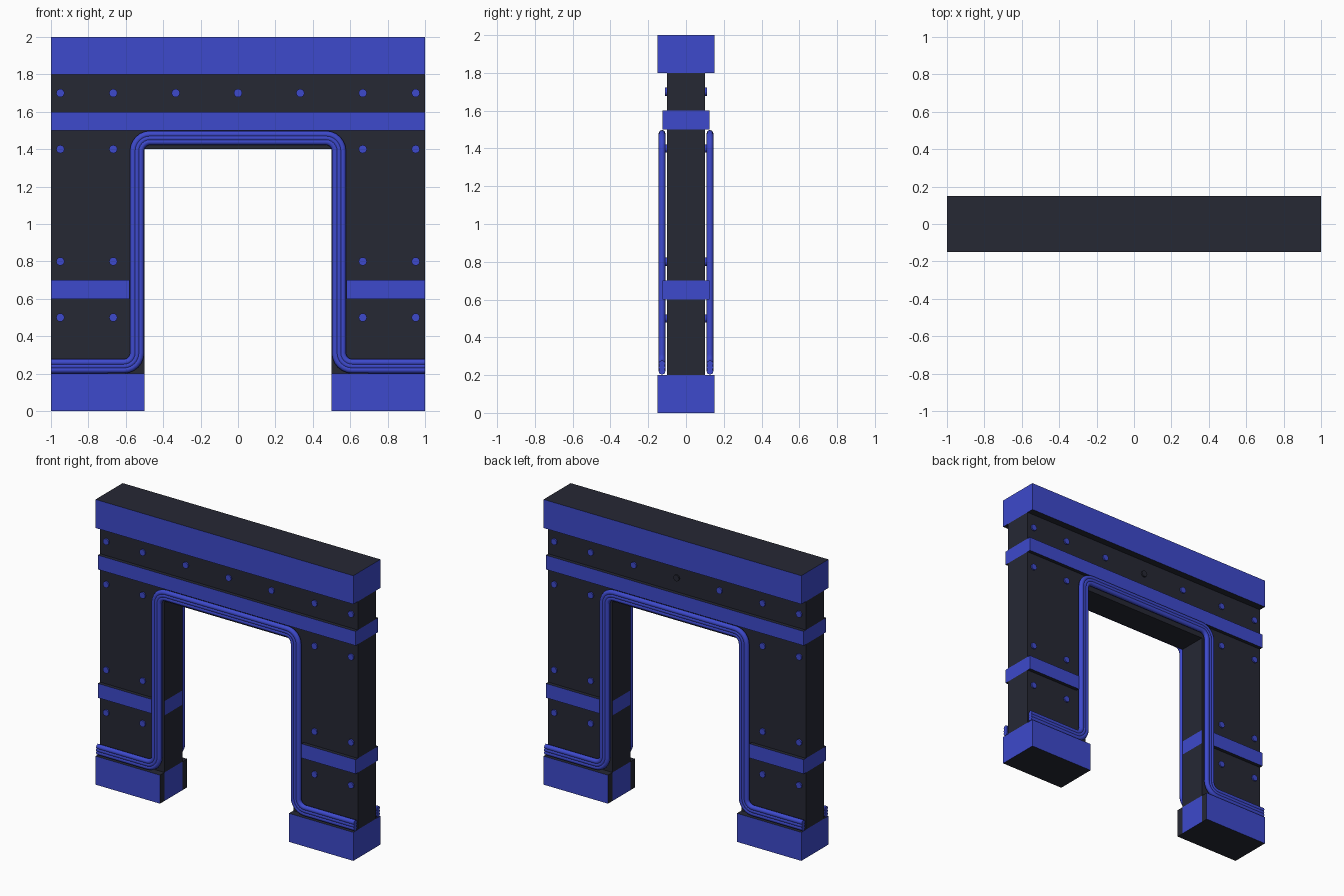
import bpy, bmesh, math
from mathutils import Matrix, Vector

if "Cube" in bpy.data.objects:
    bpy.data.objects.remove(bpy.data.objects["Cube"])


def material(name, color):
    m = bpy.data.materials.new(name)
    m.diffuse_color = color
    m.use_nodes = True
    m.node_tree.nodes["Principled BSDF"].inputs["Base Color"].default_value = m.diffuse_color
    return m


DARK = material("dark_metal", (0.019, 0.021, 0.034, 1))
BLUE = material("blue_paint", (0.047, 0.067, 0.604, 1))


def finish(name, bm, mats=(DARK, BLUE)):
    bmesh.ops.recalc_face_normals(bm, faces=bm.faces[:])
    me = bpy.data.meshes.new(name)
    bm.to_mesh(me)
    bm.free()
    for m in mats:
        me.materials.append(m)
    ob = bpy.data.objects.new(name, me)
    bpy.context.collection.objects.link(ob)
    return ob


# Doorway core: cells of an arch, thickened; painted strips on its side walls
BANDS = [(0, 0.2), (0.6, 0.7), (1.5, 1.6), (1.8, 2.0)]
levels = [0, 0.2, 0.6, 0.7, 1.4, 1.5, 1.6, 1.8, 2.0]
cols = [-1, -0.5, 0.5, 1]
bm = bmesh.new()
for z0, z1 in zip(levels, levels[1:]):
    for x0, x1 in zip(cols, cols[1:]):
        if x0 == -0.5 and z1 < 1.45:
            continue
        bm.faces.new([bm.verts.new((x, -0.1, z))
                      for x, z in ((x0, z0), (x1, z0), (x1, z1), (x0, z1))])
bmesh.ops.remove_doubles(bm, verts=bm.verts[:], dist=1e-4)
ext = bmesh.ops.extrude_face_region(bm, geom=bm.faces[:])["geom"]
bmesh.ops.translate(bm, vec=(0, 0.2, 0),
                    verts=[v for v in ext if isinstance(v, bmesh.types.BMVert)])
bmesh.ops.recalc_face_normals(bm, faces=bm.faces[:])
for f in bm.faces:
    z = f.calc_center_median().z
    if abs(f.normal.x) > 0.5 and any(a < z < b for a, b in BANDS):
        f.material_index = 1
finish("doorway_core", bm)


# Raised slab on the front or back: painted face and outer ends, dark elsewhere
def slab(name, x0, x1, z0, z1, depth, side):
    bm = bmesh.new()
    mat = Matrix.Translation(((x0 + x1) / 2, side * (0.1 + depth / 2), (z0 + z1) / 2))
    mat = mat @ Matrix.Diagonal((x1 - x0, depth, z1 - z0, 1))
    bmesh.ops.create_cube(bm, size=1, matrix=mat)
    for f in bm.faces:
        outer = abs(f.calc_center_median().x) > 0.99
        f.material_index = int(abs(f.normal.y) > 0.5 or outer)
    finish(name, bm)


# Round rivet head
def rivet(name, x, z, side, mat):
    bm = bmesh.new()
    place = Matrix.Translation((x, side * 0.1, z)) @ Matrix.Rotation(math.pi / 2, 4, 'X')
    bmesh.ops.create_cone(bm, cap_ends=True, segments=16, radius1=0.022,
                          radius2=0.022, depth=0.02, matrix=place)
    finish(name, bm, (mat,))


# Path with rounded corners; each corner is (x, z, radius)
def rounded(points, steps=6):
    out = [Vector(points[0][:2])]
    for i in range(1, len(points) - 1):
        p, r = Vector(points[i][:2]), points[i][2]
        a = (Vector(points[i - 1][:2]) - p).normalized()
        b = (Vector(points[i + 1][:2]) - p).normalized()
        c = p + (a + b) * r
        for k in range(steps + 1):
            t = k / steps * math.pi / 2
            out.append(c - b * r * math.cos(t) - a * r * math.sin(t))
    return out + [Vector(points[-1][:2])]


# Pipe following the opening, shifted by d towards it
def pipe(name, d, side):
    x, low, top = 0.54 - d, 0.24 - d, 1.46 - d
    r1, r2 = 0.07 + d, 0.07 - d
    path = rounded([(-1, low), (-x, low, r1), (-x, top, r2),
                    (x, top, r2), (x, low, r1), (1, low)])
    cu = bpy.data.curves.new(name, 'CURVE')
    cu.dimensions = '3D'
    cu.bevel_depth = 0.018
    cu.bevel_resolution = 2
    cu.use_fill_caps = True
    sp = cu.splines.new('POLY')
    sp.points.add(len(path) - 1)
    for pt, p in zip(sp.points, path):
        pt.co = (p.x, side * 0.127, p.y, 1)
    sp.use_smooth = True
    cu.materials.append(BLUE)
    bpy.context.collection.objects.link(bpy.data.objects.new(name, cu))


for side, tag in ((-1, "front"), (1, "back")):
    # Lintel cap and upper band
    slab(f"{tag}_top_cap", -1, 1, 1.8, 2.0, 0.05, side)
    slab(f"{tag}_upper_band", -1, 1, 1.5, 1.6, 0.025, side)
    # Feet and leg bands
    for a, b, lr in ((-1, -0.5, "left"), (0.5, 1, "right")):
        slab(f"{tag}_{lr}_foot", a, b, 0, 0.2, 0.05, side)
        a, b = max(a, -1) if a < 0 else 0.58, b if b > 0 else -0.58
        slab(f"{tag}_{lr}_leg_band", a, b, 0.6, 0.7, 0.025, side)
    # Three nested pipes
    for i, d in enumerate((-0.02, 0, 0.02)):
        pipe(f"{tag}_pipe_{i + 1}", d, side)
    # Rivets on the lintel and the legs
    spots = [(x, 1.7) for x in (-0.95, -0.667, -0.333, 0, 0.333, 0.667, 0.95)]
    spots += [(x, z) for z in (1.4, 0.8, 0.5) for x in (-0.95, -0.667, 0.667, 0.95)]
    for i, (x, z) in enumerate(spots):
        rivet(f"{tag}_rivet_{i + 1}", x, z, side, DARK if x == 0 and side > 0 else BLUE)
